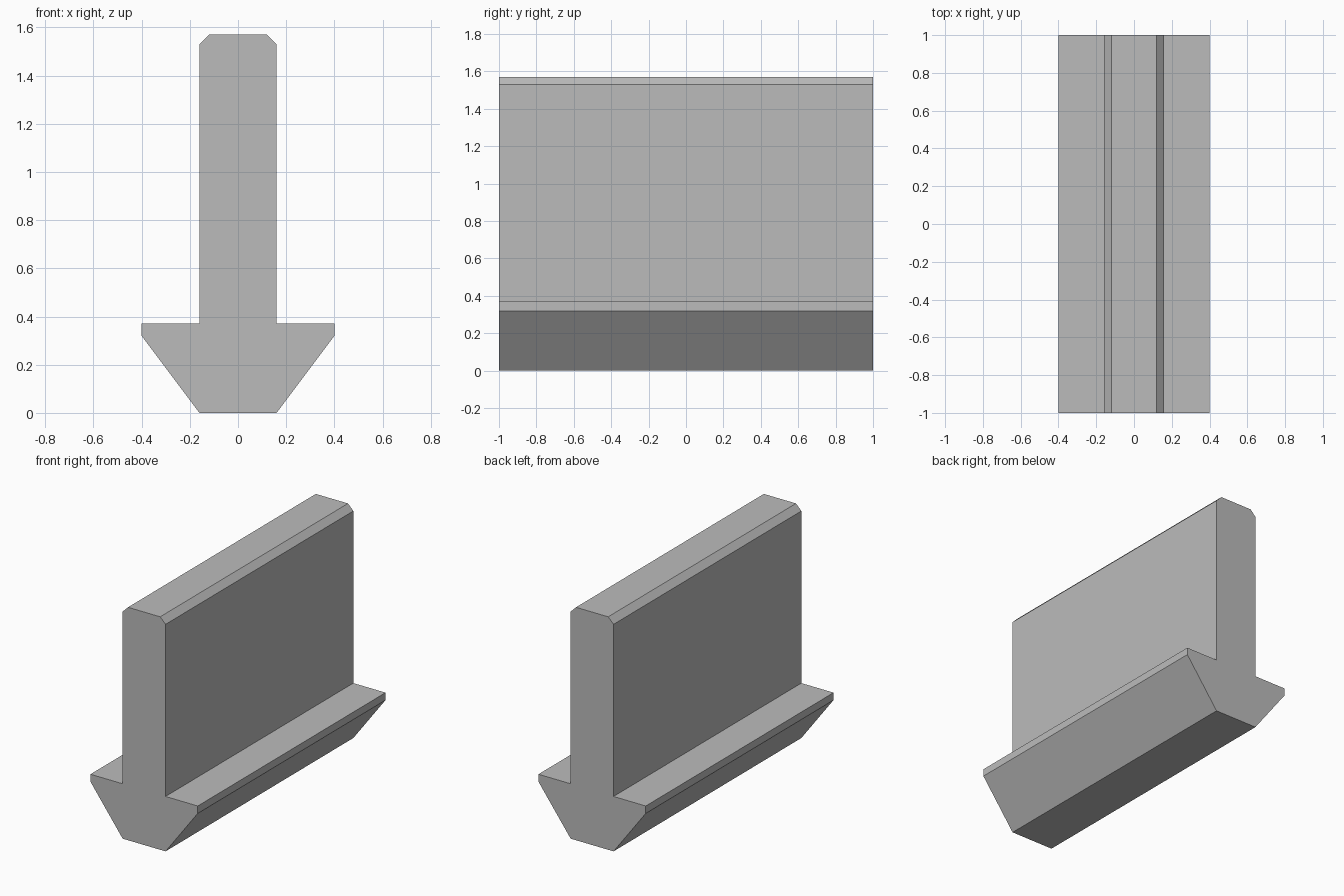
import bpy
import bmesh

cube = bpy.data.objects.get("Cube")
if cube:
    bpy.data.objects.remove(cube, do_unlink=True)

# Plain grey material
grey = bpy.data.materials.new("plain_grey")
grey.use_nodes = True
colour = (0.5, 0.5, 0.5, 1)
grey.diffuse_color = colour
grey.node_tree.nodes["Principled BSDF"].inputs["Base Color"].default_value = colour

# Right half of the cross-section (x, z), bottom to top
half = [(0.16, 0), (0.40, 0.32), (0.40, 0.37), (0.16, 0.37), (0.16, 1.53), (0.12, 1.57)]
profile = half + [(-x, z) for x, z in reversed(half)]

# Extrude the mirrored section along the length
bm = bmesh.new()
face = bm.faces.new([bm.verts.new((x, -1, z)) for x, z in profile])
result = bmesh.ops.extrude_face_region(bm, geom=[face], use_keep_orig=True)
back = [v for v in result["geom"] if isinstance(v, bmesh.types.BMVert)]
bmesh.ops.translate(bm, verts=back, vec=(0, 2, 0))
bmesh.ops.recalc_face_normals(bm, faces=bm.faces)

mesh = bpy.data.meshes.new("flanged_rail")
bm.to_mesh(mesh)
bm.free()
mesh.materials.append(grey)
rail = bpy.data.objects.new("flanged_rail", mesh)
bpy.context.collection.objects.link(rail)
